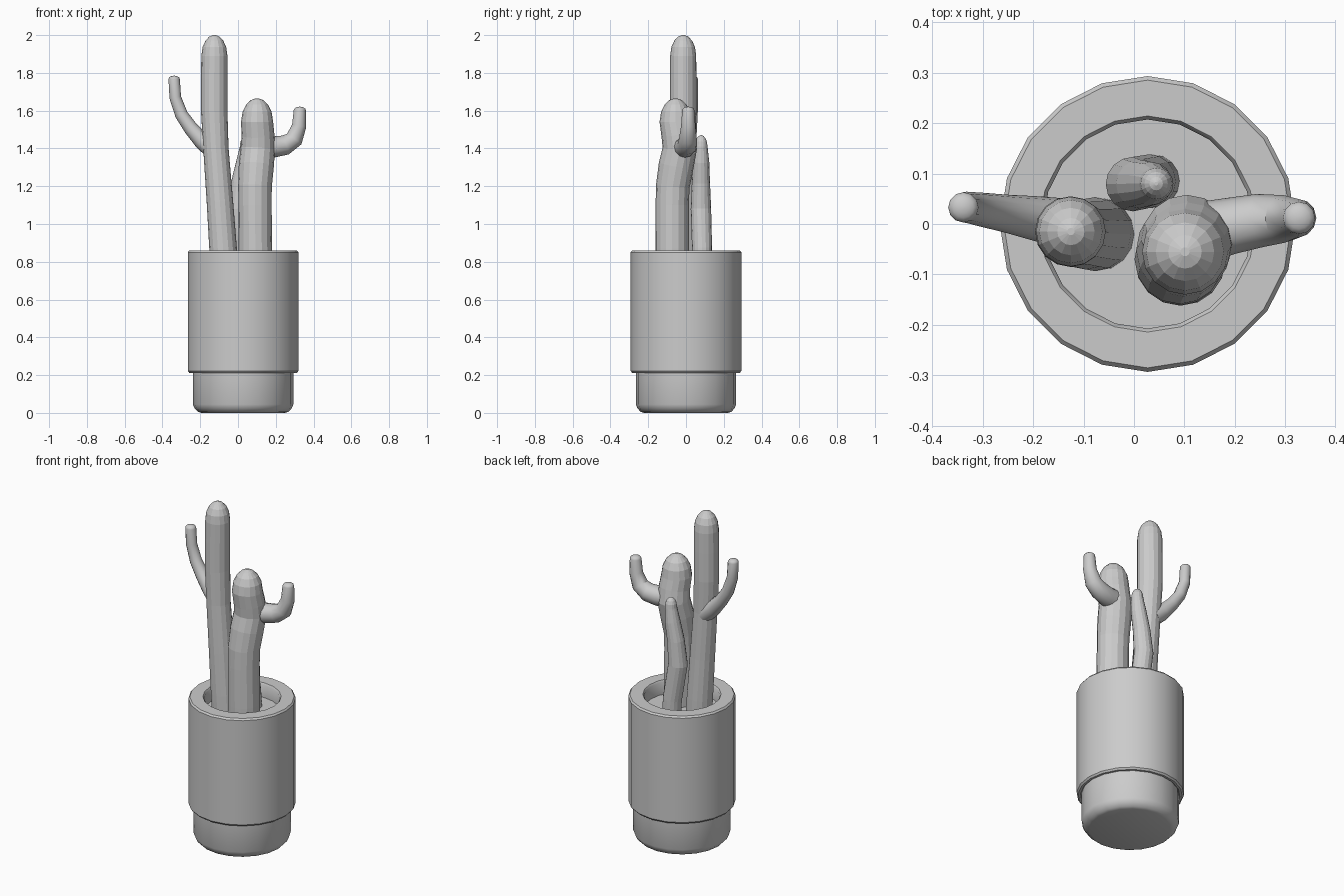
import bpy, bmesh, math
from mathutils import Vector

if "Cube" in bpy.data.objects:
    bpy.data.objects.remove(bpy.data.objects["Cube"])


def skin(name, rings, smooth):
    """Bridge equal-sized rings of points into a closed tube."""
    bm = bmesh.new()
    loops = [[bm.verts.new(p) for p in ring] for ring in rings]
    n = len(loops[0])
    for a, b in zip(loops, loops[1:]):
        for i in range(n):
            j = (i + 1) % n
            bm.faces.new((a[i], a[j], b[j], b[i]))
    bm.faces.new(loops[0][::-1])
    bm.faces.new(loops[-1])
    bmesh.ops.recalc_face_normals(bm, faces=bm.faces)
    me = bpy.data.meshes.new(name)
    bm.to_mesh(me)
    bm.free()
    ob = bpy.data.objects.new(name, me)
    bpy.context.collection.objects.link(ob)
    if smooth:
        bpy.ops.object.select_all(action='DESELECT')
        ob.select_set(True)
        bpy.context.view_layer.objects.active = ob
        bpy.ops.object.shade_smooth_by_angle(angle=math.radians(35))
    return ob


def lathe(name, profile, sides=20, cx=0.027):
    rings = [[(cx + r * math.cos(math.tau * i / sides),
               r * math.sin(math.tau * i / sides), z) for i in range(sides)]
             for r, z in profile]
    return skin(name, rings, True)


def stem(name, path, cap, sides=16, smooth=False):
    """Sweep a circle along (x, y, z, radius) points, ending in a dome of height cap."""
    pts = [Vector(p[:3]) for p in path]
    rad = [p[3] for p in path]
    dirs = []
    for i in range(len(pts)):
        a, b = pts[max(i - 1, 0)], pts[min(i + 1, len(pts) - 1)]
        dirs.append((b - a).normalized())
    # dome rings continue straight up from the last point
    up, top, r = Vector((0, 0, 1)), pts[-1], rad[-1]
    dirs[-1] = up
    for deg in (25, 47, 67, 84):
        t = math.radians(deg)
        pts.append(top + up * cap * math.sin(t) / math.sin(math.radians(84)))
        rad.append(r * math.cos(t))
        dirs.append(up)
    rings = []
    for p, r, d in zip(pts, rad, dirs):
        v = Vector((0, 1, 0))
        v = (v - d * v.dot(d)).normalized()
        u = v.cross(d)
        rings.append([p + r * (math.cos(math.tau * i / sides) * u +
                               math.sin(math.tau * i / sides) * v)
                      for i in range(sides)])
    return skin(name, rings, smooth)


# pot: outer sleeve with thick rim, and soil floor inside
lathe("pot_sleeve", [(0.262, 0.222), (0.272, 0.212), (0.285, 0.212), (0.293, 0.222),
                     (0.293, 0.85), (0.285, 0.86), (0.214, 0.86), (0.207, 0.85),
                     (0.207, 0.775)])
# narrower foot with rounded bottom edge
lathe("pot_foot", [(0.222, 0.0), (0.24, 0.006), (0.257, 0.024), (0.266, 0.045),
                   (0.266, 0.23)])

# tall cactus and its arm
stem("tall_cactus", [(-0.072, -0.02, 0.76, 0.073), (-0.079, -0.02, 0.87, 0.073),
                     (-0.096, -0.02, 1.12, 0.070), (-0.117, -0.018, 1.4, 0.067),
                     (-0.126, -0.015, 1.6, 0.070), (-0.126, -0.015, 1.77, 0.070),
                     (-0.125, -0.015, 1.89, 0.069)], 0.11)
stem("tall_cactus_arm", [(-0.13, 0.0, 1.39, 0.05), (-0.19, 0.01, 1.44, 0.045),
                         (-0.25, 0.02, 1.507, 0.038), (-0.30, 0.028, 1.58, 0.034),
                         (-0.332, 0.033, 1.67, 0.031), (-0.338, 0.033, 1.767, 0.030)],
     0.018, 12, True)

# thick cactus and its arm
stem("thick_cactus", [(0.092, -0.073, 0.76, 0.088), (0.092, -0.073, 0.87, 0.089),
                      (0.09, -0.073, 1.1, 0.088), (0.09, -0.07, 1.2, 0.089),
                      (0.097, -0.052, 1.31, 0.093), (0.105, -0.033, 1.4, 0.091),
                      (0.106, -0.043, 1.47, 0.087), (0.101, -0.055, 1.54, 0.085)], 0.125)
stem("thick_cactus_arm", [(0.12, -0.02, 1.41, 0.062), (0.19, -0.004, 1.408, 0.056),
                          (0.25, 0.007, 1.418, 0.053), (0.298, 0.01, 1.45, 0.047),
                          (0.324, 0.012, 1.52, 0.038), (0.327, 0.012, 1.603, 0.032)],
     0.018, 12, True)

# slim cactus at the back
stem("slim_cactus", [(0.038, 0.085, 0.76, 0.053), (0.03, 0.085, 0.87, 0.053),
                     (-0.002, 0.079, 1.08, 0.054), (0.012, 0.079, 1.22, 0.048),
                     (0.034, 0.08, 1.33, 0.043), (0.044, 0.08, 1.41, 0.034)], 0.06)
